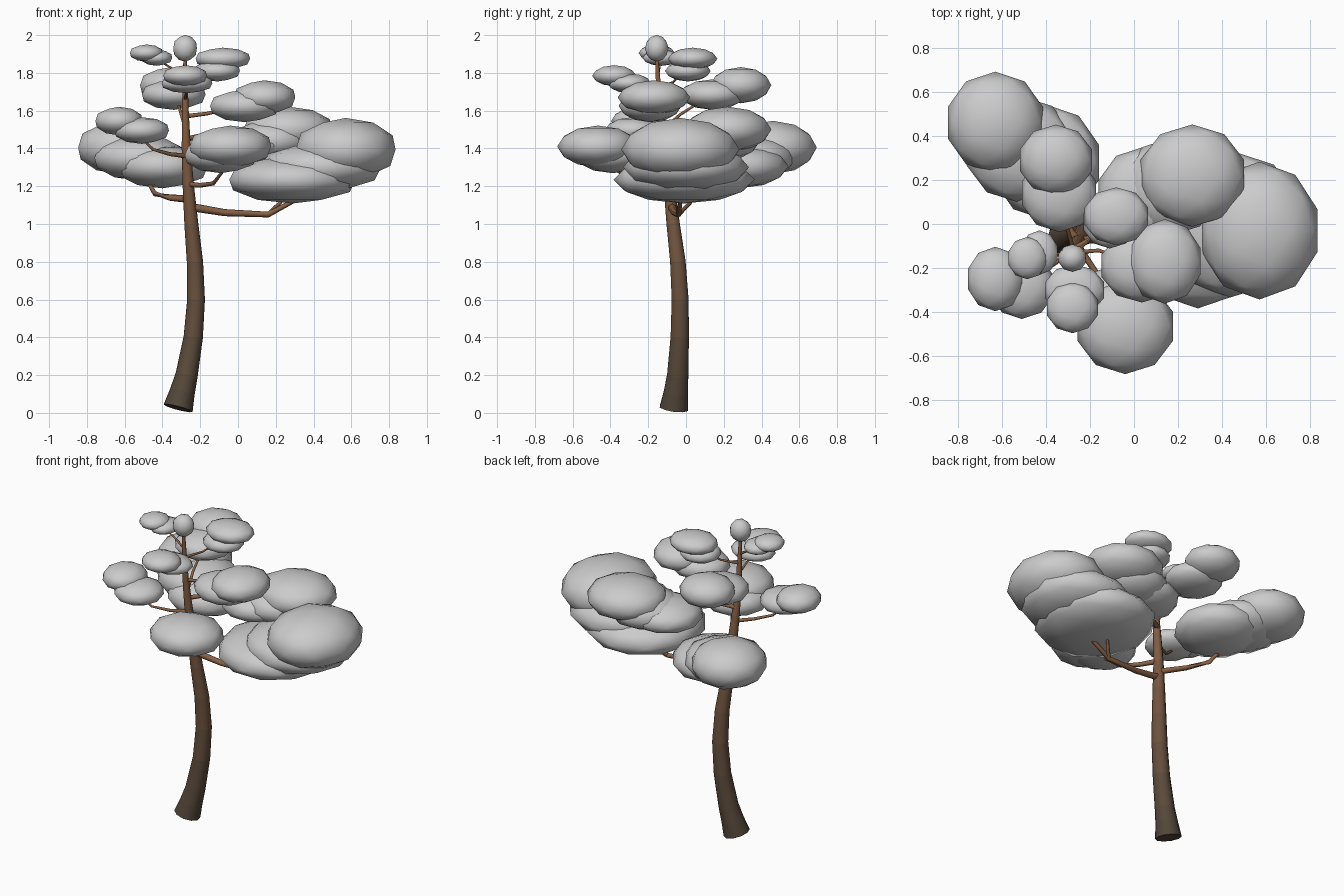
import bpy, bmesh, math
from mathutils import Vector, Matrix


def material(name, rgb):
    m = bpy.data.materials.new(name)
    m.diffuse_color = (*rgb, 1)
    return m


def finish(name, bm, mats=()):
    bmesh.ops.recalc_face_normals(bm, faces=bm.faces)
    me = bpy.data.meshes.new(name)
    bm.to_mesh(me)
    bm.free()
    for m in mats:
        me.materials.append(m)
    ob = bpy.data.objects.new(name, me)
    bpy.context.collection.objects.link(ob)
    return ob


def tube(name, path, radii, sides, mats):
    """Tapered tube through path points, capped; one material per section."""
    pts = [Vector(p) for p in path]
    bm = bmesh.new()
    rings = []
    for i, p in enumerate(pts):
        t = (pts[min(i + 1, len(pts) - 1)] - pts[max(i - 1, 0)]).normalized()
        ref = Vector((1, 0, 0)) if abs(t.x) < 0.6 else Vector((0, 0, 1))
        u = (ref - t * ref.dot(t)).normalized()
        v = t.cross(u)
        angles = [2 * math.pi * k / sides for k in range(sides)]
        rings.append([bm.verts.new(p + radii[i] * (u * math.cos(a) + v * math.sin(a))) for a in angles])
    for i, (a, b) in enumerate(zip(rings, rings[1:])):
        for k in range(sides):
            j = (k + 1) % sides
            f = bm.faces.new((a[k], a[j], b[j], b[k]))
            f.smooth = True
            f.material_index = min(i, len(mats) - 1)
    bm.faces.new(rings[0])
    bm.faces.new(rings[-1]).material_index = len(mats) - 1
    return finish(name, bm, mats)


def leaf_clump(name, blobs):
    """Squashed low-poly balls, each (centre xyz, radius xyz)."""
    bm = bmesh.new()
    for x, y, z, rx, ry, rz in blobs:
        mat = Matrix.Translation((x, y, z)) @ Matrix.Diagonal((rx, ry, rz, 1))
        bmesh.ops.create_icosphere(bm, subdivisions=2, radius=1.01, matrix=mat)
    for f in bm.faces:
        f.smooth = True
    finish(name, bm)


# Trunk: curved and tapering, bark lightening towards the top
trunk = [(-0.317, -0.064, 0.025), (-0.295, -0.053, 0.11), (-0.272, -0.044, 0.2), (-0.237, -0.033, 0.4),
         (-0.222, -0.031, 0.6), (-0.228, -0.043, 0.8), (-0.247, -0.068, 1.0), (-0.263, -0.09, 1.2),
         (-0.274, -0.115, 1.4), (-0.279, -0.138, 1.6), (-0.28, -0.155, 1.88)]
radii = [0.079, 0.067, 0.059, 0.051, 0.047, 0.043, 0.037, 0.03, 0.024, 0.018, 0.009]
low, high = Vector((0.08, 0.06, 0.04)), Vector((0.25, 0.12, 0.06))
barks = [material("bark_%d" % i, low.lerp(high, min(trunk[i][2] / 1.5, 1))) for i in range(len(trunk) - 1)]
tube("trunk", trunk, radii, 10, barks)
branch_bark = material("branch_bark", high)


def bough(name, path, r, blobs):
    n = len(path)
    tube(name + "_branch", path, [r * (1 - 0.6 * i / (n - 1)) for i in range(n)], 6, [branch_bark])
    leaf_clump(name + "_leaves", blobs)


# Large lower boughs
bough("right", [(-0.25, -0.075, 1.09), (-0.07, -0.06, 1.06), (0.16, -0.04, 1.05), (0.29, -0.03, 1.12), (0.5, -0.03, 1.3)],
      0.022, [(0.57, -0.03, 1.395, 0.275, 0.31, 0.165),
              (0.29, -0.01, 1.235, 0.35, 0.37, 0.125),
              (0.44, 0.0, 1.30, 0.33, 0.33, 0.13)])
tube("right_fork", [(0.16, -0.04, 1.05), (0.22, 0.02, 1.11), (0.26, 0.06, 1.18)], [0.014, 0.011, 0.008], 6, [branch_bark])
bough("back_left", [(-0.25, -0.08, 1.13), (-0.36, 0.05, 1.14), (-0.44, 0.16, 1.16), (-0.48, 0.22, 1.23), (-0.58, 0.4, 1.37)],
      0.02, [(-0.63, 0.46, 1.405, 0.225, 0.23, 0.14),
             (-0.40, 0.28, 1.305, 0.25, 0.26, 0.115),
             (-0.52, 0.34, 1.35, 0.25, 0.24, 0.12)])
bough("front", [(-0.26, -0.09, 1.21), (-0.2, -0.18, 1.205), (-0.13, -0.28, 1.215), (-0.08, -0.36, 1.28), (-0.05, -0.44, 1.36)],
      0.016, [(-0.04, -0.465, 1.41, 0.225, 0.215, 0.11),
              (-0.09, -0.39, 1.365, 0.2, 0.2, 0.095)])
# Middle boughs
bough("back_right", [(-0.27, -0.11, 1.45), (-0.16, -0.05, 1.475), (-0.02, 0.05, 1.4), (0.22, 0.19, 1.47)],
      0.015, [(0.265, 0.22, 1.5, 0.245, 0.23, 0.12),
              (0.05, 0.13, 1.42, 0.22, 0.22, 0.095),
              (0.17, 0.17, 1.44, 0.22, 0.22, 0.11)])
bough("left", [(-0.275, -0.115, 1.36), (-0.36, -0.18, 1.37), (-0.45, -0.24, 1.395), (-0.58, -0.25, 1.52)],
      0.013, [(-0.63, -0.25, 1.545, 0.13, 0.145, 0.075),
              (-0.51, -0.28, 1.495, 0.15, 0.15, 0.07)])
bough("front_right", [(-0.28, -0.13, 1.57), (-0.16, -0.12, 1.585), (-0.05, -0.16, 1.61), (0.12, -0.17, 1.66)],
      0.012, [(0.14, -0.17, 1.67, 0.17, 0.19, 0.09),
              (0.035, -0.19, 1.625, 0.19, 0.165, 0.085)])
# Small upper boughs
bough("upper_back", [(-0.275, -0.12, 1.5), (-0.3, -0.03, 1.58), (-0.32, 0.08, 1.65), (-0.35, 0.26, 1.73)],
      0.011, [(-0.355, 0.29, 1.735, 0.17, 0.16, 0.095),
              (-0.34, 0.14, 1.685, 0.175, 0.175, 0.08)])
bough("upper_front", [(-0.28, -0.14, 1.66), (-0.275, -0.22, 1.69), (-0.27, -0.36, 1.76)],
      0.009, [(-0.28, -0.38, 1.785, 0.12, 0.115, 0.055),
              (-0.27, -0.30, 1.745, 0.14, 0.115, 0.052)])
bough("upper_right", [(-0.28, -0.145, 1.72), (-0.2, -0.07, 1.75), (-0.1, 0.03, 1.84)],
      0.009, [(-0.08, 0.035, 1.875, 0.15, 0.13, 0.058),
              (-0.11, 0.01, 1.81, 0.125, 0.12, 0.055)])
bough("upper_left", [(-0.28, -0.15, 1.78), (-0.36, -0.14, 1.83), (-0.46, -0.15, 1.89)],
      0.008, [(-0.485, -0.155, 1.905, 0.09, 0.095, 0.045),
              (-0.43, -0.13, 1.88, 0.085, 0.1, 0.042)])
# Crown tip
leaf_clump("crown_leaves", [(-0.28, -0.155, 1.93, 0.065, 0.062, 0.07)])
